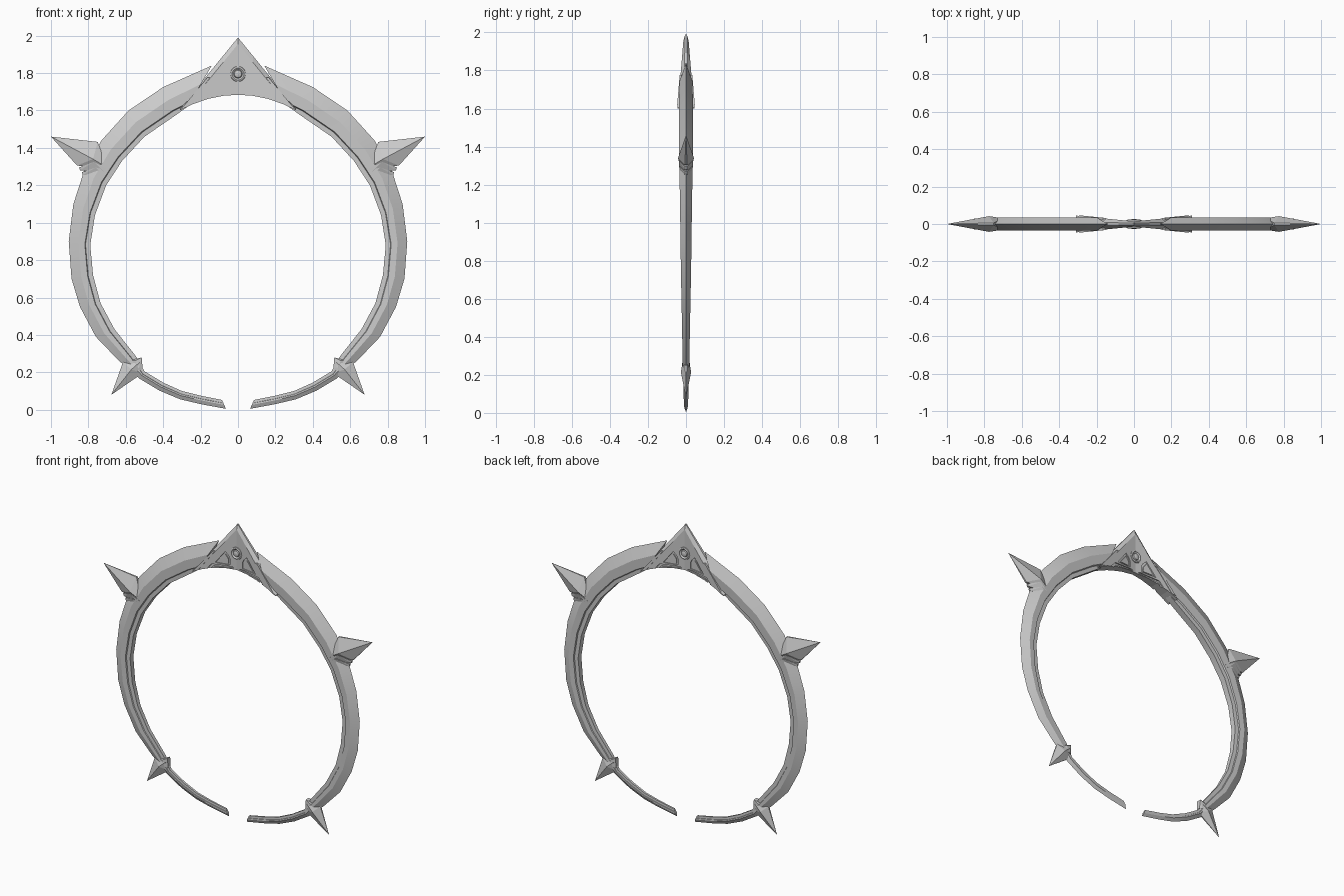
import bpy, bmesh, math
from mathutils import Vector

cube = bpy.data.objects.get("Cube")
if cube:
    bpy.data.objects.remove(cube, do_unlink=True)

grey = bpy.data.materials.new("light grey metal")
grey.use_nodes = True
colour = (0.6, 0.6, 0.6, 1)
grey.diffuse_color = colour
grey.node_tree.nodes["Principled BSDF"].inputs["Base Color"].default_value = colour


def finish(name, bm, mirror=True, smooth=None):
    """Turn a bmesh into a named object, mirrored across x if asked."""
    bmesh.ops.recalc_face_normals(bm, faces=bm.faces)
    mesh = bpy.data.meshes.new(name)
    bm.to_mesh(mesh)
    bm.free()
    mesh.materials.append(grey)
    obj = bpy.data.objects.new(name, mesh)
    bpy.context.collection.objects.link(obj)
    bpy.ops.object.select_all(action="DESELECT")
    bpy.context.view_layer.objects.active = obj
    obj.select_set(True)
    if mirror:
        obj.modifiers.new("mirror", "MIRROR")
        bpy.ops.object.modifier_apply(modifier="mirror")
    if smooth:
        bpy.ops.object.shade_smooth_by_angle(angle=math.radians(smooth))
    return obj


def loft(rings, caps):
    """Skin closed rings of points; caps lists the end rings to close."""
    bm = bmesh.new()
    rows = [[bm.verts.new(p) for p in ring] for ring in rings]
    n = len(rows[0])
    for a, b in zip(rows, rows[1:]):
        for i in range(n):
            j = (i + 1) % n
            bm.faces.new((a[i], a[j], b[j], b[i]))
    for k in caps:
        bm.faces.new(rows[k])
    return bm


def hull(name, points):
    """Convex solid from (x, z, half thickness) points."""
    bm = bmesh.new()
    for x, z, t in points:
        for y in ({-t, t} if t else {0}):
            bm.verts.new((x, y, z))
    bmesh.ops.convex_hull(bm, input=bm.verts)
    return finish(name, bm)


# Tapered band: inner edge, outer edge and half thickness at each station
stations = [
    ((.27, 1.62), (.14, 1.84), .034), ((.34, 1.57), (.40, 1.725), .036),
    ((.50, 1.46), (.585, 1.60), .036), ((.62, 1.33), (.73, 1.44), .036),
    ((.705, 1.20), (.825, 1.27), .034), ((.765, 1.04), (.88, 1.10), .031),
    ((.79, .88), (.905, .90), .029), ((.775, .72), (.89, .70), .026),
    ((.735, .57), (.845, .55), .023), ((.66, .43), (.76, .39), .02),
    ((.545, .285), (.64, .265), .018), ((.50, .205), (.525, .165), .015),
    ((.40, .145), (.42, .102), .013), ((.30, .10), (.31, .056), .012),
    ((.20, .075), (.20, .03), .01), ((.085, .052), (.065, .005), .009),
]
rings = []
for inner, outer, t in stations:
    a, b = Vector(inner), Vector(outer)
    rim = min(.026 / (b - a).length, .35)
    # recessed inner rim, step, broad cheek, sharp outer ridge
    half = [(0, .6), (rim, .65), (rim + .03, .92), (.55, 1)]
    section = half + [(1, 0)] + [(f, -h) for f, h in reversed(half)]
    rings.append([(p.x, h * t, p.y) for f, h in section for p in [a.lerp(b, f)]])
finish("band", loft(rings, (0, -1)), smooth=20)

# Large upper spikes with stepped collars
hull("upper_spike", [(1, 1.46, 0), (.75, 1.432, .006), (.86, 1.305, .006),
                     (.775, 1.34, .042), (.70, 1.295, .03)])
hull("upper_spike_collar", [(.70, 1.29, .034), (.77, 1.325, .038),
                            (.85, 1.295, .005), (.845, 1.28, .005), (.72, 1.275, .034)])
hull("upper_spike_lower_collar", [(.705, 1.28, .032), (.76, 1.295, .036),
                                  (.835, 1.27, .005), (.83, 1.255, .005), (.72, 1.25, .032)])

# Small lower spikes
hull("lower_spike", [(.677, .08, 0), (.615, .255, .005), (.51, .195, .005),
                     (.57, .215, .027), (.525, .255, .02)])
hull("lower_spike_collar", [(.515, .28, .016), (.55, .262, .02), (.58, .262, .012),
                            (.53, .22, .02), (.51, .22, .012)])


# Crown plate: thin along the middle, thickening toward both lower corners
def thick(x):
    return .014 + .1 * abs(x)


rings = []
for x in (0, .08, .16, .24, .31):
    top = 1.99 - 1.226 * x
    low = 1.684 - .86 * x * x
    edge = max(top - .035, low + .5 * (top - low))
    t = thick(x)
    half = [(t, low), (t, edge), (.3 * t, top)]
    rings.append([(x, y, z) for y, z in half] + [(x, -y, z) for y, z in reversed(half)])
crown = finish("crown_plate", loft(rings, (-1,)))


def prism(name, outline, low, high, side, mirror=True):
    """Slab over an x, z outline, following the crown face between two heights."""
    layers = [[(x, side * (thick(x) + h), z) for x, z in outline] for h in (low, high)]
    return finish(name, loft(layers, (0, -1)), mirror)


window = [(.045, 1.705), (.15, 1.70), (.08, 1.79), (.055, 1.765), (.045, 1.745)]
groove = [(.02, 1.69), (.165, 1.672), (.19, 1.645), (.205, 1.65), (.175, 1.685), (.03, 1.698)]
core = [(.058, 1.713), (.128, 1.71), (.08, 1.77), (.06, 1.745)]
side_bar = [(.15, 1.775), (.165, 1.775), (.295, 1.618), (.265, 1.625)]

for side, word in ((-1, "front"), (1, "back")):
    # recessed panels cut into the crown
    for label, outline in (("window", window), ("groove", groove)):
        cutter = prism(f"{word}_{label}_cutter", outline, -.008, .03, side)
        bpy.context.view_layer.objects.active = crown
        cut = crown.modifiers.new("cut", "BOOLEAN")
        cut.operation, cut.object, cut.solver = "DIFFERENCE", cutter, "EXACT"
        bpy.ops.object.modifier_apply(modifier="cut")
        bpy.data.objects.remove(cutter, do_unlink=True)
    prism(f"{word}_window_panels", core, -.01, -.002, side)
    prism(f"{word}_side_bars", side_bar, -.01, .003, side)

    # round boss: raised ring around a small bead
    def circle(radius, y, n=20):
        return [(radius * math.cos(i * math.tau / n), side * y,
                 1.795 + radius * math.sin(i * math.tau / n)) for i in range(n)]
    profile = [(.042, .01), (.04, .021), (.032, .024), (.026, .019),
               (.023, .017), (.019, .023), (.008, .027)]
    finish(f"{word}_boss", loft([circle(r, y) for r, y in profile], (0, -1)),
           mirror=False, smooth=30)
